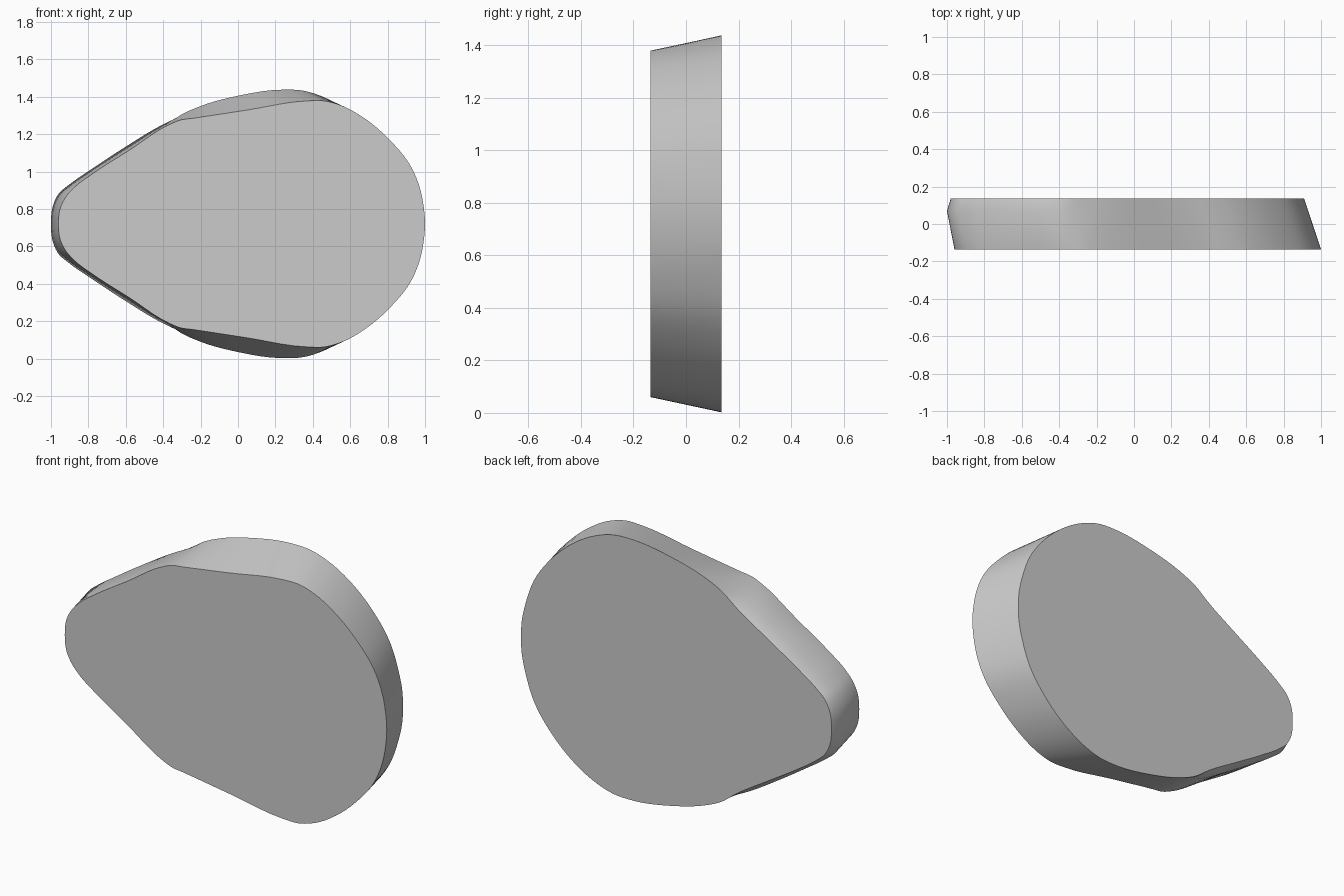
import bpy, bmesh
from mathutils import Vector

if "Cube" in bpy.data.objects:
    bpy.data.objects.remove(bpy.data.objects["Cube"])

MID_Z = 0.72
HALF_DEPTH = 0.135
STEPS = 5

# Upper half outlines from the narrow tip to the broad end: (x, height above centre line)
FRONT = [(-0.96, 0), (-0.95, 0.085), (-0.92, 0.145), (-0.87, 0.20), (-0.78, 0.267),
         (-0.58, 0.395), (-0.36, 0.535), (-0.31, 0.555), (-0.24, 0.565), (0.05, 0.609),
         (0.36, 0.657), (0.46, 0.658), (0.56, 0.63), (0.69, 0.555), (0.82, 0.44),
         (0.92, 0.315), (0.97, 0.20), (0.993, 0.09), (1.0, 0)]
BACK = [(-0.98, 0), (-0.97, 0.09), (-0.94, 0.15), (-0.885, 0.20), (-0.78, 0.273),
        (-0.59, 0.392), (-0.40, 0.512), (-0.31, 0.58), (-0.20, 0.63), (0.0, 0.685),
        (0.22, 0.717), (0.35, 0.712), (0.48, 0.668), (0.60, 0.595), (0.73, 0.475),
        (0.83, 0.335), (0.88, 0.20), (0.905, 0.09), (0.91, 0)]
# Crest of the rolled edge around the tip
CREST = [(-1.0, 0), (-0.99, 0.095), (-0.96, 0.16), (-0.90, 0.212), (-0.79, 0.288),
         (-0.60, 0.413), (-0.41, 0.527)]


def closed_curve(half):
    """Mirror a half outline and run a chord-length spline through it."""
    pts = [Vector(p) for p in half] + [Vector((x, -w)) for x, w in half[-2:0:-1]]
    n = len(pts)

    def tangent(i):
        a, b, c = pts[i - 1], pts[i], pts[(i + 1) % n]
        d0, d1 = (b - a).length, (c - b).length
        return ((b - a) / d0 * d1 + (c - b) / d1 * d0) / (d0 + d1)

    out = []
    for i in range(n):
        j = (i + 1) % n
        a, b = pts[i], pts[j]
        d = (b - a).length
        for s in range(STEPS):
            t = s / STEPS
            out.append(a * (2*t**3 - 3*t**2 + 1) + tangent(i) * d * (t**3 - 2*t**2 + t)
                       + b * (3*t**2 - 2*t**3) + tangent(j) * d * (t**3 - t**2))
    return out


# Third outline: straight draft, except at the tip where the crest bulges
t = 0.76
middle = [tuple(Vector(f).lerp(Vector(b), t)) for f, b in zip(FRONT, BACK)]
middle[:len(CREST)] = CREST
sections = [(-HALF_DEPTH, FRONT), (HALF_DEPTH * (2 * t - 1), middle), (HALF_DEPTH, BACK)]

# Loft the three outlines and cap both ends
bm = bmesh.new()
rings = [[bm.verts.new((p.x, y, MID_Z + p.y)) for p in closed_curve(half)]
         for y, half in sections]
for r0, r1 in zip(rings, rings[1:]):
    for i in range(len(r0)):
        j = (i + 1) % len(r0)
        bm.faces.new((r0[i], r0[j], r1[j], r1[i]))
bm.faces.new(rings[0])
bm.faces.new(rings[-1])
bmesh.ops.recalc_face_normals(bm, faces=bm.faces)

mesh = bpy.data.meshes.new("tapered_slab")
bm.to_mesh(mesh)
bm.free()
slab = bpy.data.objects.new("tapered_slab", mesh)
bpy.context.collection.objects.link(slab)

# Single plain grey
grey = bpy.data.materials.new("plain grey")
grey.diffuse_color = (0.6, 0.6, 0.6, 1)
grey.use_nodes = True
grey.node_tree.nodes["Principled BSDF"].inputs["Base Color"].default_value = grey.diffuse_color
mesh.materials.append(grey)

# Smooth rim, crisp cap edges
bpy.context.view_layer.objects.active = slab
slab.select_set(True)
bpy.ops.object.shade_smooth_by_angle(angle=0.7)
